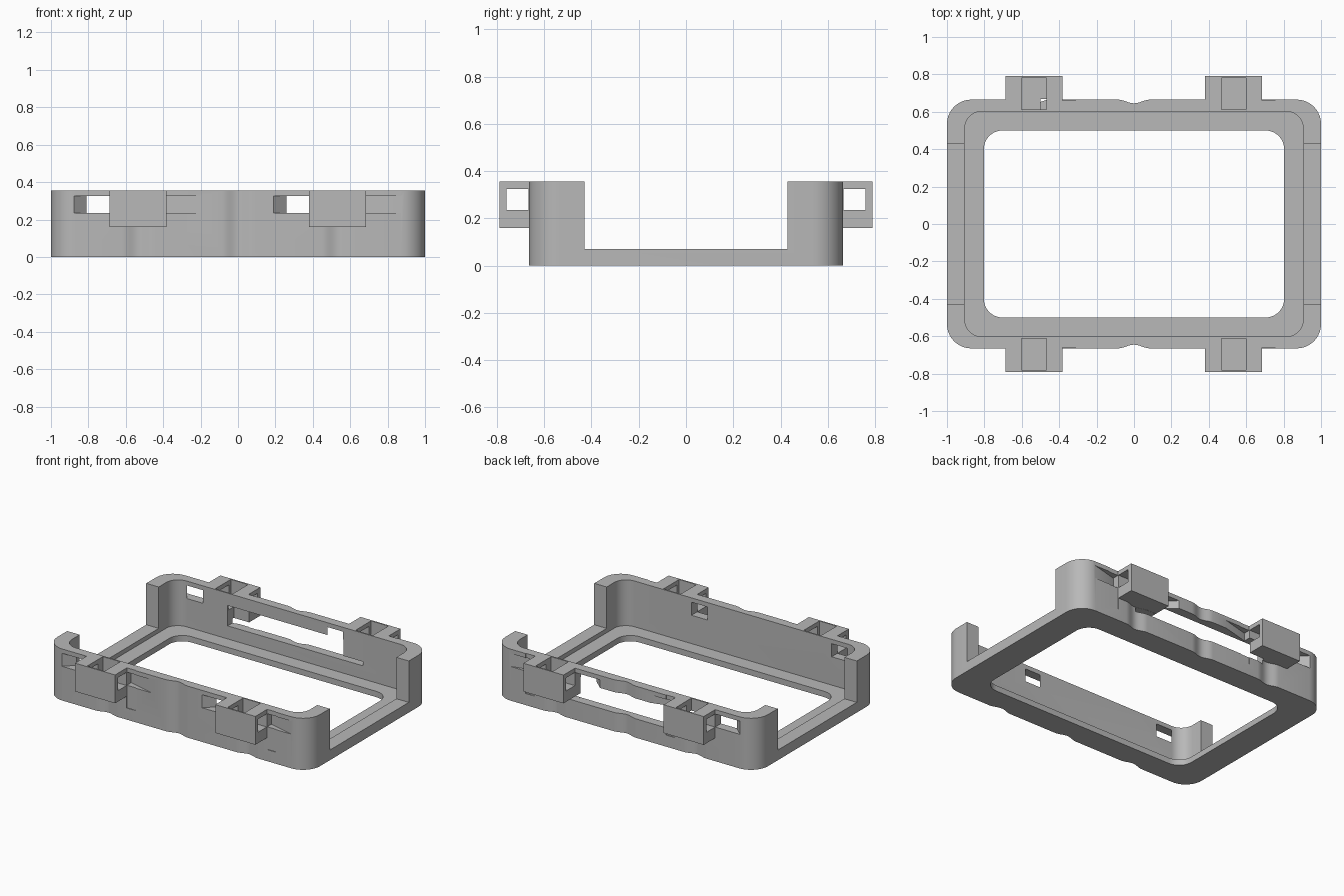
import bpy, bmesh, math

if "Cube" in bpy.data.objects:
    bpy.data.objects.remove(bpy.data.objects["Cube"], do_unlink=True)

grey = bpy.data.materials.new("plain grey")
grey.use_nodes = True
COLOUR = (0.48, 0.48, 0.48, 1)
grey.diffuse_color = COLOUR
grey.node_tree.nodes["Principled BSDF"].inputs["Base Color"].default_value = COLOUR


def prism(name, points, z0, z1):
    """Extrude a flat outline from z0 up to z1."""
    bm = bmesh.new()
    face = bm.faces.new([bm.verts.new((x, y, z0)) for x, y in points])
    new = bmesh.ops.extrude_face_region(bm, geom=[face])["geom"]
    top = [v for v in new if isinstance(v, bmesh.types.BMVert)]
    bmesh.ops.translate(bm, verts=top, vec=(0, 0, z1 - z0))
    bmesh.ops.recalc_face_normals(bm, faces=bm.faces)
    mesh = bpy.data.meshes.new(name)
    bm.to_mesh(mesh)
    bm.free()
    mesh.materials.append(grey)
    obj = bpy.data.objects.new(name, mesh)
    bpy.context.collection.objects.link(obj)
    return obj


def box(name, x0, x1, y0, y1, z0, z1):
    return prism(name, [(x0, y0), (x1, y0), (x1, y1), (x0, y1)], z0, z1)


def rounded(hx, hy, r, dips=(), steps=10):
    """Rounded rectangle, with shallow finger dips along the long sides."""
    pts = []
    for i, (sx, sy) in enumerate([(1, 1), (-1, 1), (-1, -1), (1, -1)]):
        for k in range(steps + 1):
            a = math.pi / 2 * (i + k / steps)
            pts.append((sx * (hx - r) + r * math.cos(a),
                        sy * (hy - r) + r * math.sin(a)))
        if i % 2 == 0:
            continue_side = sorted(dips, reverse=sy > 0)
            if sy > 0:
                continue_side = []
        if i in (0, 2):
            for c in sorted(dips, reverse=sy > 0):
                for k in range(13):
                    t = k / 6 - 1
                    depth = 0.01 * (1 + math.cos(math.pi * t))
                    pts.append((c - sy * 0.085 * t, sy * (hy - depth)))
    return pts


def combine(target, tool, operation):
    mod = target.modifiers.new(operation, "BOOLEAN")
    mod.operation = operation
    mod.solver = "EXACT"
    mod.object = tool
    bpy.context.view_layer.objects.active = target
    bpy.ops.object.modifier_apply(modifier=mod.name)
    bpy.data.objects.remove(tool, do_unlink=True)


def cut(tool):
    combine(frame, tool, "DIFFERENCE")


H = 0.355        # overall height
WALL = 0.665     # outer face of the long walls
LUGS = (-0.535, 0.533)

# Tray frame: outer block, stepped pocket, floor opening
frame = prism("tray_frame", rounded(1, WALL, 0.13, (-0.535, 0, 0.535)), 0, H)
cut(prism("pocket", rounded(0.905, 0.602, 0.09), 0.04, 0.5))
cut(prism("floor_opening", rounded(0.803, 0.5, 0.1), -0.1, 0.2))

# Low rails at both short ends
for side in (-1, 1):
    a, b = sorted((side * 0.8, side * 1.1))
    cut(box("end_gap", a, b, -0.43, 0.43, 0.07, 0.5))

# Strap lugs on both long walls
for c in LUGS:
    for s in (-1, 1):
        y0, y1 = sorted((s * 0.62, s * 0.79))
        combine(frame, box("strap_lug", c - 0.153, c + 0.152, y0, y1, 0.16, H), "UNION")

# Strap channels, windows, ramps and top pockets
for c in LUGS:
    for s in (-1, 1):
        y0, y1 = sorted((s * 0.6655, s * 0.76))
        cut(box("strap_channel", c - 0.2, c + 0.2, y0, y1, 0.235, 0.325))
        window = [(-0.345, 0.667), (-0.153, 0.667), (-0.153, 0.58), (-0.25, 0.58)]
        ramp = [(0.152, 0.615), (0.152, 0.67), (0.36, 0.67)]
        for name, shape in (("window", window), ("ramp", ramp)):
            cut(prism(name, [(c + x, s * y) for x, y in shape], 0.235, 0.325))
        y0, y1 = sorted((s * 0.612, s * 0.78))
        cut(box("top_pocket", c - 0.066, c + 0.066, y0, y1, 0.236, 0.5))
        # Shallow relief beside each lug
        y0, y1 = sorted((s * 0.661, s * 0.7))
        cut(box("relief", c + 0.1525, c + 0.222, y0, y1, 0.08, 0.5))

# Long opening through the back wall, with a slot running under the lug
cut(box("back_opening", -0.5, 0.381, 0.55, 0.668, 0.13, 0.27))
cut(box("back_slot", 0.37, 0.53, 0.55, 0.7, 0.1305, 0.159))

# Smooth curved walls with crisp edges
bpy.ops.object.select_all(action="DESELECT")
frame.select_set(True)
bpy.context.view_layer.objects.active = frame
bpy.ops.object.shade_smooth_by_angle(angle=math.radians(25))
